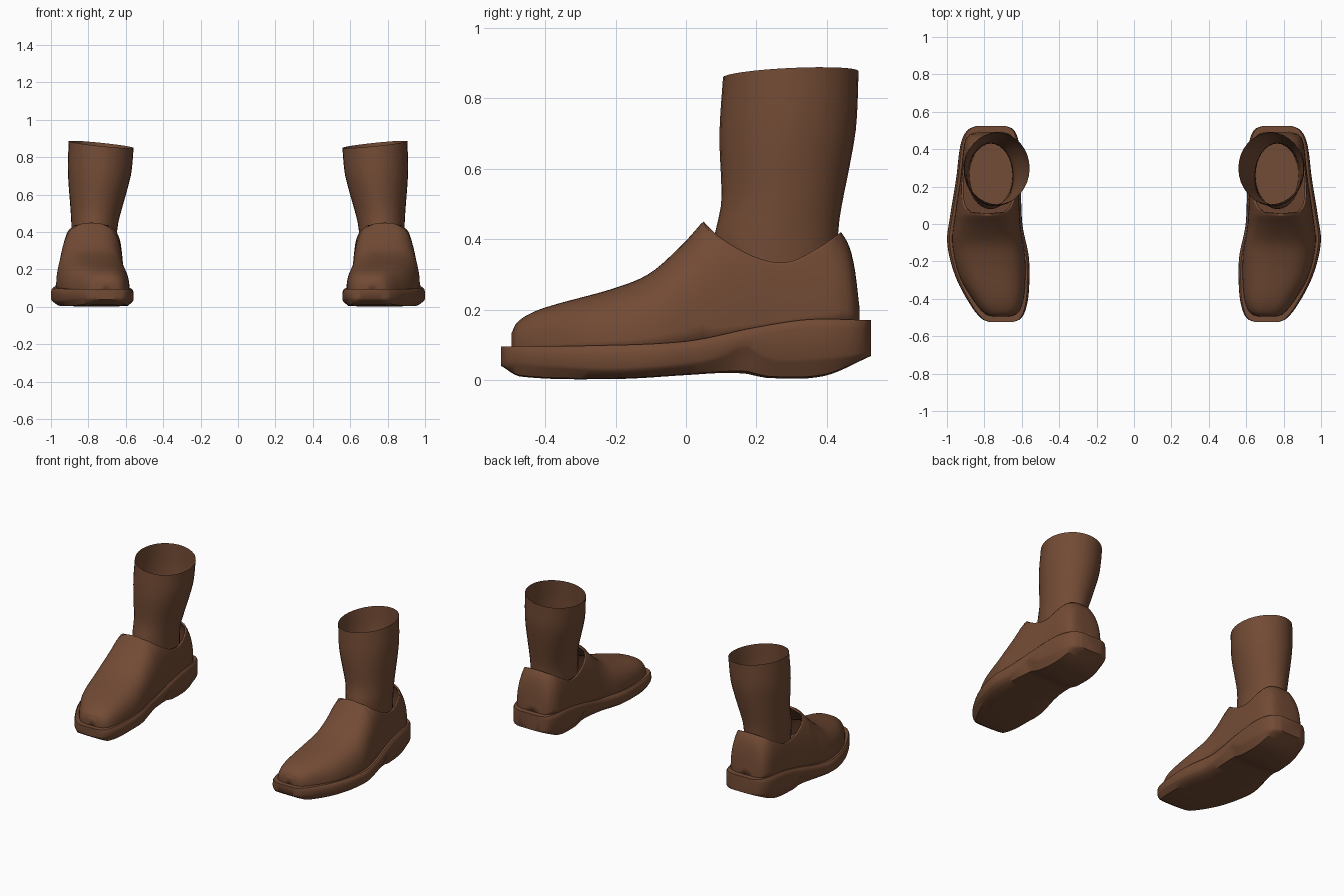
import bpy, bmesh, math

cube = bpy.data.objects.get("Cube")
if cube:
    bpy.data.objects.remove(cube)

leather = bpy.data.materials.new("brown_leather")
leather.use_nodes = True
BROWN = (0.17, 0.07, 0.035, 1)
leather.diffuse_color = BROWN
leather.node_tree.nodes["Principled BSDF"].inputs["Base Color"].default_value = BROWN


def curve(*pts):
    """Smooth function through (position, value) points."""
    def slope(i):
        a, b = pts[max(i - 1, 0)], pts[min(i + 1, len(pts) - 1)]
        return (b[1] - a[1]) / (b[0] - a[0])

    def f(p):
        p = min(max(p, pts[0][0]), pts[-1][0])
        i = 0
        while i < len(pts) - 2 and p > pts[i + 1][0]:
            i += 1
        (a, va), (b, vb) = pts[i], pts[i + 1]
        d = b - a
        t = (p - a) / d
        s = 1 - t
        return (va * s * s * (1 + 2 * t) + vb * t * t * (3 - 2 * t)
                + d * slope(i) * t * s * s - d * slope(i + 1) * t * t * s)
    return f


def stations(start, end, n):
    """Lengthwise positions, closer together at toe and heel."""
    mid, half = (start + end) / 2, (end - start) / 2
    return [mid - half * math.cos(math.pi * i / n) for i in range(n + 1)]


def add_loft(bm, rows, closed=False, caps=False):
    grid = [[bm.verts.new(p) for p in row] for row in rows]
    n = len(grid[0])
    for a, b in zip(grid, grid[1:]):
        for j in range(n if closed else n - 1):
            k = (j + 1) % n
            bm.faces.new((a[j], a[k], b[k], b[j]))
    if caps:
        bm.faces.new(grid[0])
        bm.faces.new(grid[-1])
    return grid


def finish(bm, name, side, angle):
    bmesh.ops.remove_doubles(bm, verts=bm.verts, dist=0.0005)
    for v in bm.verts:
        v.co.x *= side
    bmesh.ops.recalc_face_normals(bm, faces=bm.faces)
    mesh = bpy.data.meshes.new(name)
    bm.to_mesh(mesh)
    bm.free()
    mesh.materials.append(leather)
    ob = bpy.data.objects.new(name, mesh)
    bpy.context.collection.objects.link(ob)
    bpy.ops.object.select_all(action="DESELECT")
    ob.select_set(True)
    bpy.context.view_layer.objects.active = ob
    bpy.ops.object.shade_smooth_by_angle(angle=math.radians(angle))
    return ob


# Sole plan edges and heights along the length
sole_in = curve((-.525, .65), (-.51, .61), (-.46, .58), (-.36, .562), (-.18, .562),
                (0, .597), (.25, .605), (.4, .61), (.47, .625), (.51, .65), (.525, .69))
sole_out = curve((-.525, .77), (-.51, .81), (-.44, .87), (-.28, .955), (-.1, .999),
                 (.03, .985), (.25, .95), (.4, .932), (.47, .912), (.51, .88), (.525, .84))
sole_top = curve((-.525, .095), (-.3, .097), (0, .11), (.2, .15), (.35, .172), (.525, .17))
sole_edge = curve((-.525, .045), (-.4, .035), (-.2, .025), (0, .04), (.1, .06), (.17, .092),
                  (.21, .065), (.26, .05), (.4, .055), (.525, .072))
sole_base = curve((-.525, .04), (-.47, .01), (-.2, .003), (0, .014), (.1, .02), (.17, .018),
                  (.23, .006), (.39, .011), (.525, .068))

# Upper: plan edges, ridge line and collar line
upper_in = curve((-.495, .67), (-.485, .635), (-.45, .605), (-.36, .585), (-.18, .582), (0, .607),
                 (.25, .617), (.4, .624), (.45, .638), (.48, .665), (.492, .705))
upper_out = curve((-.495, .75), (-.485, .79), (-.42, .85), (-.28, .932), (-.1, .972),
                  (.03, .96), (.25, .928), (.4, .912), (.45, .9), (.48, .875), (.492, .83))
ridge = curve((-.495, .135), (-.48, .163), (-.44, .19), (-.38, .212), (-.2, .262), (-.1, .305),
              (0, .395), (.05, .45), (.12, .49), (.3, .52), (.4, .47), (.44, .42),
              (.465, .375), (.48, .31), (.492, .21))
collar = curve((.05, .45), (.09, .41), (.2, .348), (.29, .335), (.38, .378), (.44, .42))

# Sock: front, back, inner and outer edges by height
sock_front = curve((.2, .09), (.4, .08), (.5, .1), (.7, .095), (.88, .105))
sock_back = curve((.2, .43), (.42, .432), (.5, .443), (.6, .463), (.72, .483), (.88, .49))
sock_in = curve((.2, .65), (.42, .645), (.5, .628), (.62, .595), (.73, .57), (.88, .558))
sock_out = curve((.2, .88), (.42, .89), (.5, .894), (.73, .91), (.88, .905))


def build_sole(name, side):
    bm = bmesh.new()
    rows = []
    for y in stations(-.525, .525, 56):
        mid, half = (sole_in(y) + sole_out(y)) / 2, (sole_out(y) - sole_in(y)) / 2
        low, edge, top = sole_base(y), sole_edge(y), sole_top(y)
        right = [(.45, low), (.84, low + .1 * (edge - low)), (.97, edge), (1, edge + .01),
                 (1, top - .025), (.985, top - .008), (.94, top), (.5, top)]
        loop = right + [(-w, z) for w, z in reversed(right)]
        rows.append([(mid + half * w, y, z) for w, z in loop])
    add_loft(bm, rows, closed=True, caps=True)
    finish(bm, name, side, 40)


def build_upper(name, side):
    bm = bmesh.new()
    power, steps = 2.7, 18
    ys = sorted(stations(-.495, .492, 72) + [.05, .44])
    for sign in (-1, 1):
        rows = []
        for y in ys:
            mid, half = (upper_in(y) + upper_out(y)) / 2, (upper_out(y) - upper_in(y)) / 2
            base = sole_top(y) - .015
            height = ridge(y) - base
            end = math.pi / 2
            if .05 < y < .44:
                ratio = min(1, (collar(y) - base) / height)
                end = math.asin(ratio ** (power / 2))
            row = []
            for j in range(steps + 1):
                t = end * j / steps
                w = max(0, math.cos(t)) ** (2 / power)
                if w < .001:
                    w = 0
                row.append((mid + sign * half * w, y,
                            base + height * math.sin(t) ** (2 / power)))
            rows.append(row)
        grid = add_loft(bm, rows)
        # Toe and heel end panels
        for row in (grid[0], grid[-1]):
            foot = bm.verts.new(((upper_in(row[0].co.y) + upper_out(row[0].co.y)) / 2,
                                 row[0].co.y, row[0].co.z))
            bm.faces.new(row + [foot])
    ob = finish(bm, name, side, 50)
    lip = ob.modifiers.new("collar_thickness", "SOLIDIFY")
    lip.thickness = .01
    lip.offset = -1


def build_sock(name, side):
    bm = bmesh.new()
    levels, count = 16, 32
    rows = []
    for i in range(levels + 1):
        h = .2 + .68 * i / levels
        row = []
        for j in range(count):
            a = 2 * math.pi * j / count
            cx, cy = math.cos(a), math.sin(a)
            x = (sock_in(h) + sock_out(h)) / 2 + cx * (sock_out(h) - sock_in(h)) / 2
            y = (sock_front(h) + sock_back(h)) / 2 + cy * (sock_back(h) - sock_front(h)) / 2
            # Cuff slopes down to the inner front
            tilt = (i / levels) ** 4 * (.018 * cx + .009 * cy - .012)
            row.append((x, y, h + tilt))
        rows.append(row)
    grid = add_loft(bm, rows, closed=True)
    bm.faces.new(grid[0])
    finish(bm, name, side, 60)


for label, side in (("left", 1), ("right", -1)):
    build_sole(label + "_sole", side)
    build_upper(label + "_shoe_upper", side)
    build_sock(label + "_boot_shaft", side)
